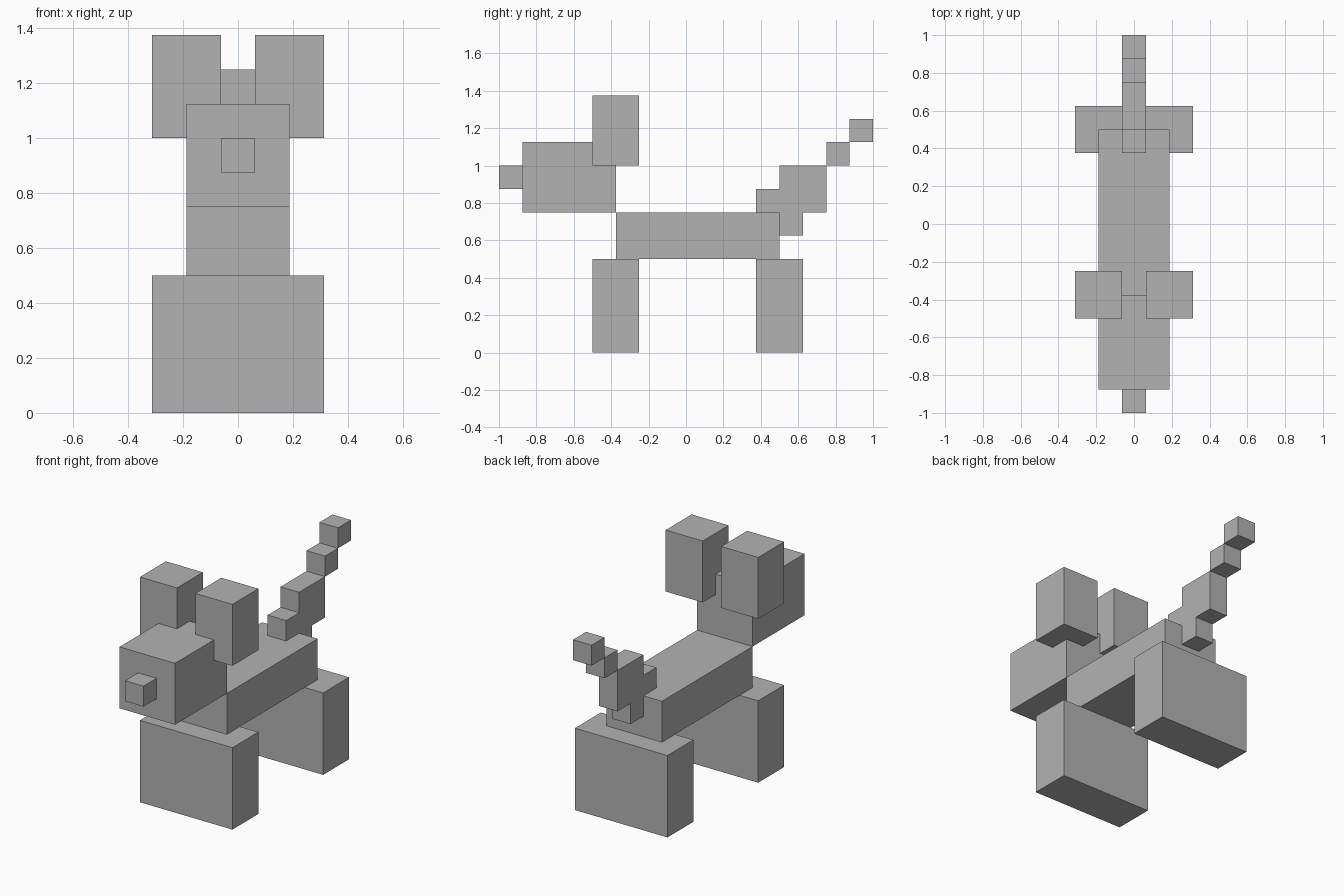
import bpy
import bmesh
from mathutils import Matrix, Vector

cube = bpy.data.objects.get("Cube")
if cube:
    bpy.data.objects.remove(cube, do_unlink=True)

GREY = (0.45, 0.45, 0.45, 1.0)
grey = bpy.data.materials.new("plain grey")
grey.diffuse_color = GREY
grey.use_nodes = True
grey.node_tree.nodes["Principled BSDF"].inputs["Base Color"].default_value = GREY

U = 0.125  # block unit


def block(name, x, y, z):
    """Flat-faced box between (min, max) limits given in block units."""
    size = [(b - a) * U for a, b in (x, y, z)]
    centre = Vector([(a + b) * U / 2 for a, b in (x, y, z)])
    bm = bmesh.new()
    bmesh.ops.create_cube(bm, size=1.0, matrix=Matrix.Diagonal((*size, 1)))
    mesh = bpy.data.meshes.new(name)
    bm.to_mesh(mesh)
    bm.free()
    mesh.materials.append(grey)
    obj = bpy.data.objects.new(name, mesh)
    obj.location = centre
    bpy.context.collection.objects.link(obj)
    return obj


# Torso and head
block("body", (-1.5, 1.5), (-3, 4), (4, 6))
block("head", (-1.5, 1.5), (-7, -3), (6, 9))
block("nose", (-0.5, 0.5), (-8, -7), (7, 8))

# Wide leg blocks
block("front_legs", (-2.5, 2.5), (-4, -2), (0, 4))
block("back_legs", (-2.5, 2.5), (3, 5), (0, 4))

# Ears straddle the rear corners of the head
block("ear_left", (0.5, 2.5), (-4, -2), (8, 11))
block("ear_right", (-2.5, -0.5), (-4, -2), (8, 11))

# Tail climbs backwards in steps: (y start, z start, size)
tail = [("tail_base", 3, 5, 2), ("tail_middle", 4, 6, 2),
        ("tail_upper", 6, 8, 1), ("tail_tip", 7, 9, 1)]
for name, y, z, s in tail:
    block(name, (-0.5, 0.5), (y, y + s), (z, z + s))
